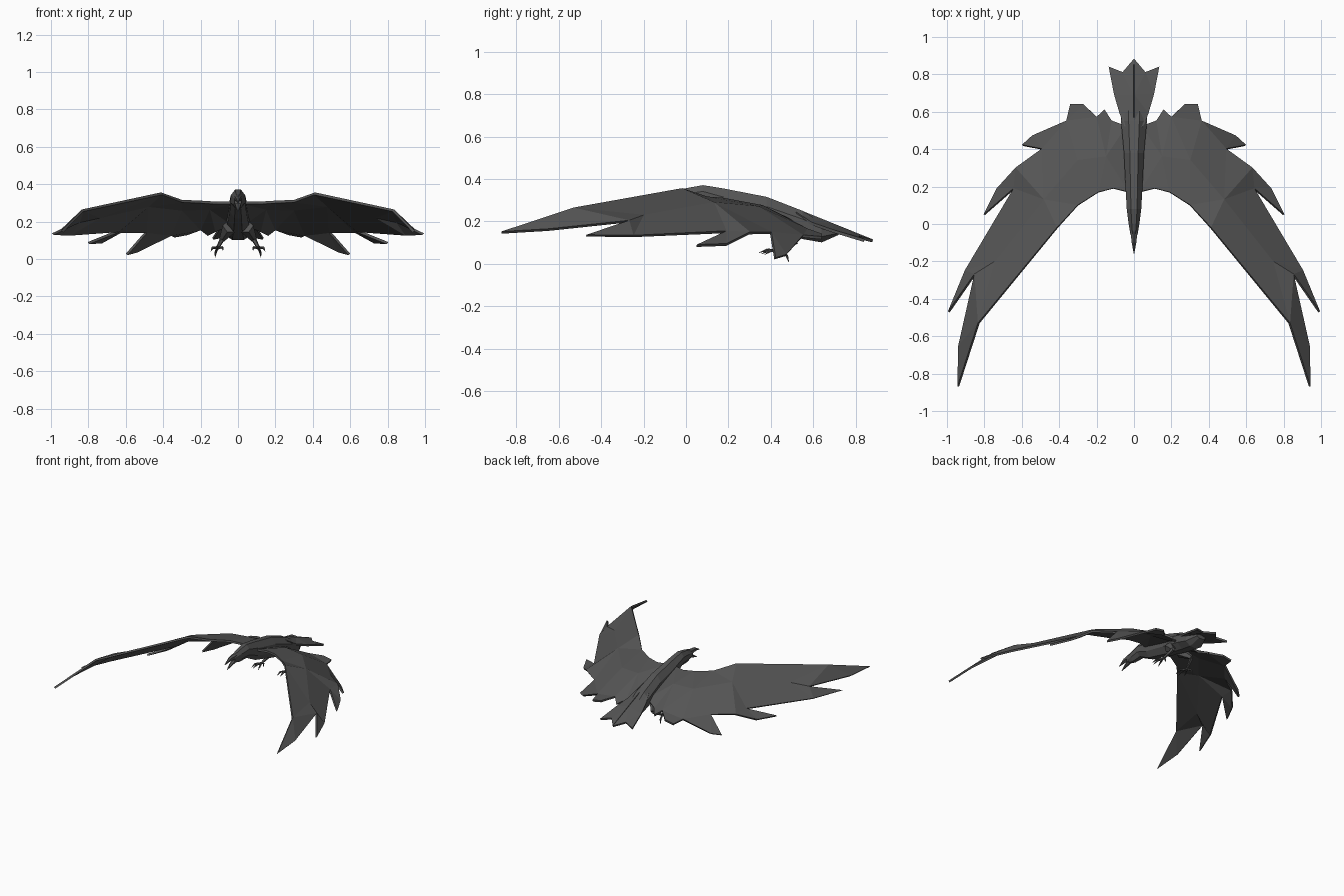
import bpy, bmesh, math
from mathutils import Vector

if "Cube" in bpy.data.objects:
    bpy.data.objects.remove(bpy.data.objects["Cube"])

dark = bpy.data.materials.new("dark_feather")
dark.diffuse_color = (0.09, 0.09, 0.09, 1)
dark.use_nodes = True
dark.node_tree.nodes["Principled BSDF"].inputs["Base Color"].default_value = dark.diffuse_color


def finish(name, bm, mirror=False, thick=0):
    bmesh.ops.recalc_face_normals(bm, faces=bm.faces)
    me = bpy.data.meshes.new(name)
    bm.to_mesh(me)
    bm.free()
    ob = bpy.data.objects.new(name, me)
    bpy.context.collection.objects.link(ob)
    me.materials.append(dark)
    if thick:
        s = ob.modifiers.new("thickness", "SOLIDIFY")
        s.thickness, s.offset = thick, 0
    if mirror:
        ob.modifiers.new("mirror", "MIRROR").use_clip = True
    return ob


def sheet(name, pts, faces, thick):
    """Mirrored thin feather sheet from named points."""
    bm = bmesh.new()
    v = {k: bm.verts.new(p) for k, p in pts.items()}
    for f in faces.split(","):
        bm.faces.new([v[k] for k in f.split()])
    bmesh.ops.triangulate(bm, faces=bm.faces)
    return finish(name, bm, True, thick)


def loft(name, sections, n=8):
    """Rings of (y, centre z, half width, half height) along the body."""
    bm = bmesh.new()
    rings = []
    for y, z, w, h in sections:
        rings.append([bm.verts.new((w * math.cos(a), y, z + h * math.sin(a)))
                      for a in [(i + .5) * 2 * math.pi / n for i in range(n)]])
    for a, b in zip(rings, rings[1:]):
        for i in range(n):
            j = (i + 1) % n
            bm.faces.new((a[i], a[j], b[j], b[i]))
    bm.faces.new(rings[0])
    bm.faces.new(rings[-1])
    return finish(name, bm)


def limb(bm, p, q, r1, r2):
    """Tapered five-sided rod from p to q."""
    p, q = Vector(p), Vector(q)
    m = (q - p).to_track_quat("Z", "Y").to_matrix().to_4x4()
    m.translation = (p + q) / 2
    bmesh.ops.create_cone(bm, cap_ends=True, segments=5, radius1=r1, radius2=r2,
                          depth=(q - p).length, matrix=m)


# Wings: leading edge L, inner points M, trailing feathers A to U
wing = {
    "L0": (.03, .17, .30), "L1": (.11, .19, .30), "L2": (.19, .17, .305),
    "L3": (.30, .10, .31), "L4": (.41, -.02, .35), "L5": (.83, -.53, .26),
    "L6": (.94, -.87, .147),
    "M1": (.15, .36, .27), "M2": (.30, .34, .265), "M3": (.48, .13, .285),
    "M4": (.74, -.2, .225),
    "A": (.935, -.65, .16), "B": (.85, -.27, .20), "C": (.99, -.47, .133),
    "D": (.90, -.25, .13), "F": (.64, .19, .15), "G": (.80, .05, .085),
    "H": (.73, .19, .09), "I": (.63, .30, .145), "J": (.49, .40, .145),
    "K": (.595, .42, .025), "N": (.54, .47, .04), "O": (.36, .55, .13),
    "P": (.34, .64, .122), "Q": (.27, .64, .135), "R": (.20, .57, .16),
    "S": (.16, .61, .13), "T": (.12, .55, .15), "U": (.04, .52, .19),
}
sheet("wings", wing,
      "L0 L1 M1 U,L1 L2 M1,L2 L3 M2 M1,L3 L4 M3 M2,L4 L5 M4 M3,L5 B M4,"
      "L5 L6 A B,M4 B D,B C D,M4 D F M3,F G H I,F I J M3,M3 J O M2,"
      "J K N O,M2 O P Q R,M1 M2 R T,R S T,M1 T U", .014)

# Tail fan
tail = {"a": (0, .50, .262), "b": (.05, .52, .235), "c": (.075, .59, .19),
        "d": (.105, .69, .155), "e": (.135, .84, .11), "f": (.06, .81, .125),
        "g": (0, .88, .108), "h": (0, .69, .185)}
sheet("tail", tail, "a b c h,c d f h,d e f,f g h", .014)

# Body with head
loft("body", [(-.06, .312, .02, .03), (0, .312, .031, .048), (.08, .32, .042, .055),
              (.18, .285, .048, .075), (.38, .237, .058, .085), (.55, .183, .075, .072),
              (.64, .147, .075, .05), (.72, .15, .04, .015)])

# Open beak
loft("upper_beak", [(-.04, .325, .022, .022), (-.10, .322, .014, .017),
                    (-.158, .302, .002, .002)], 6)
loft("lower_beak", [(-.04, .295, .02, .015), (-.09, .275, .012, .01),
                    (-.13, .255, .002, .002)], 6)

# Legs with clawed feet
bm = bmesh.new()
foot = (.11, .44, .058)
limb(bm, (.045, .44, .17), (.085, .52, .105), .04, .016)
limb(bm, (.085, .52, .105), foot, .014, .008)
for knuckle, claw in [((.085, .39, .063), (.08, .355, .045)),
                      ((.112, .385, .066), (.115, .345, .052)),
                      ((.135, .40, .062), (.145, .37, .042)),
                      ((.118, .475, .04), (.123, .485, .008))]:
    limb(bm, foot, knuckle, .008, .006)
    limb(bm, knuckle, claw, .007, .001)
finish("legs", bm, True)
